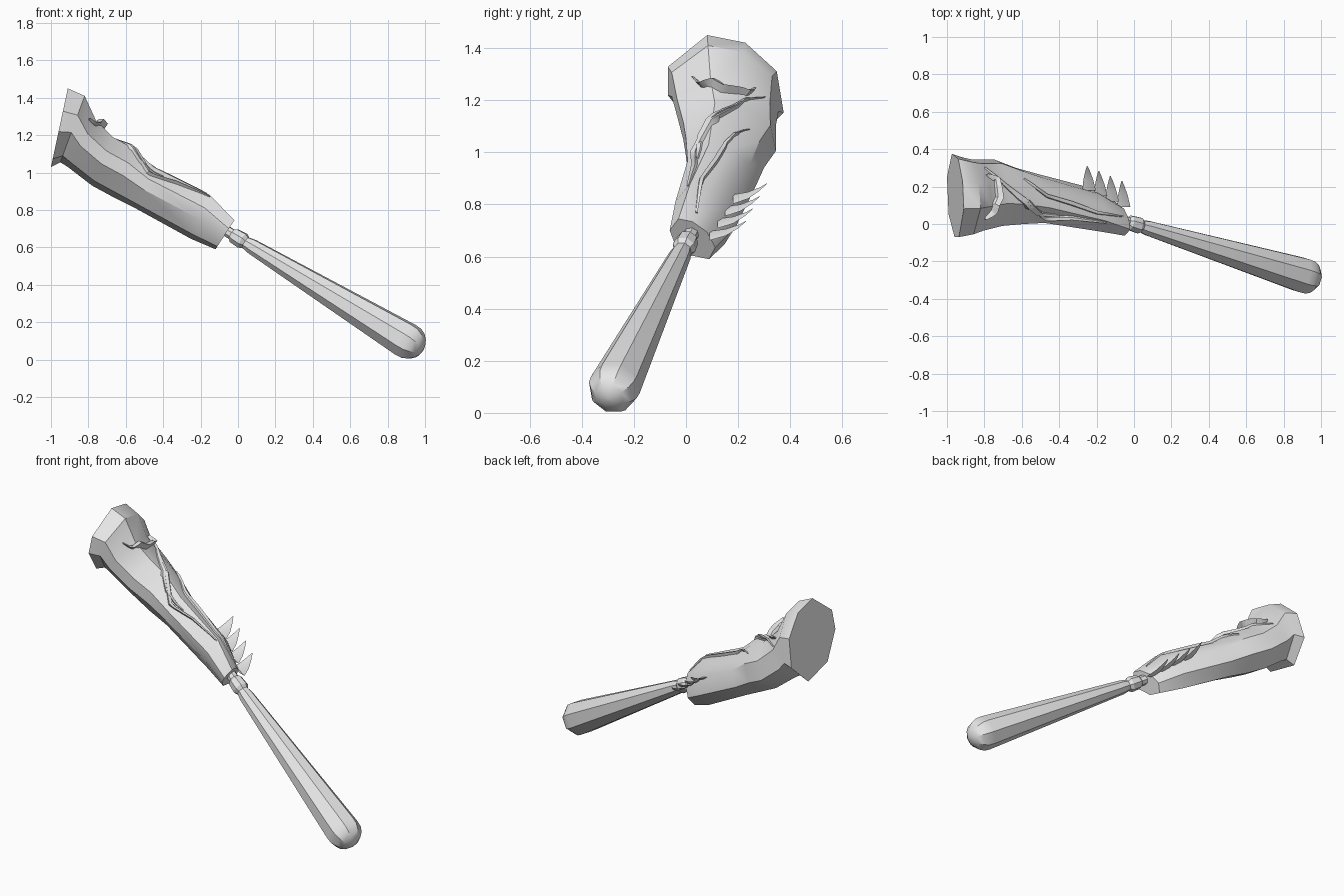
import bpy, bmesh
from math import sin, cos, pi, radians
from mathutils import Vector
from mathutils.bvhtree import BVHTree

cube = bpy.data.objects.get("Cube")
if cube:
    bpy.data.objects.remove(cube, do_unlink=True)

grey = bpy.data.materials.new("light_grey")
grey.use_nodes = True
grey.diffuse_color = (0.8, 0.8, 0.8, 1)
grey.node_tree.nodes["Principled BSDF"].inputs["Base Color"].default_value = (0.8, 0.8, 0.8, 1)


def loft(name, rings, angle=35):
    """Skin a row of equal rings and close both ends."""
    bm = bmesh.new()
    rows = [[bm.verts.new(p) for p in ring] for ring in rings]
    n = len(rows[0])
    for a, b in zip(rows, rows[1:]):
        for i in range(n):
            j = (i + 1) % n
            bm.faces.new((a[i], a[j], b[j], b[i]))
    bm.faces.new(rows[0])
    bm.faces.new(rows[-1])
    bmesh.ops.recalc_face_normals(bm, faces=bm.faces)
    mesh = bpy.data.meshes.new(name)
    bm.to_mesh(mesh)
    bm.free()
    mesh.materials.append(grey)
    obj = bpy.data.objects.new(name, mesh)
    bpy.context.collection.objects.link(obj)
    bpy.ops.object.select_all(action='DESELECT')
    obj.select_set(True)
    bpy.context.view_layer.objects.active = obj
    bpy.ops.object.shade_smooth_by_angle(angle=radians(angle))
    return obj


# Body: one faceted outline (across, up) fitted between a top and a bottom line
outline = [(0, .45), (0, .71), (.34, 1), (.67, .93), (.94, .67), (1, .29), (.72, 0), (.27, .1)]
# top x, top z, bottom x, bottom z, front y, back y, lean
stations = [
    (-.02, .745, -.12, .59, -.05, .10, .06),
    (-.15, .88, -.25, .645, -.03, .18, .05),
    (-.45, 1.03, -.55, .81, .01, .265, .02),
    (-.56, 1.13, -.66, .865, .0, .30, 0),
    (-.67, 1.19, -.78, .93, -.01, .345, 0),
    (-.76, 1.28, -.91, 1.03, -.035, .345, 0),
    (-.82, 1.41, -.95, 1.055, -.055, .355, 0),
    (-.91, 1.45, -1.0, 1.03, -.07, .375, 0),
]
rings = []
for tx, tz, bx, bz, y0, y1, lean in stations:
    rings.append([Vector((bx + (tx - bx) * t, y0 + (y1 - y0) * s + lean * (.5 - t), bz + (tz - bz) * t))
                  for s, t in outline])
body = loft("body", rings, 32)
tree = BVHTree.FromPolygons([v.co.copy() for v in body.data.vertices],
                            [p.vertices[:] for p in body.data.polygons])


# Raised ribs draped over the top of the body
def rib(name, path, width=.016, height=.014):
    dense = []
    for a, b in zip(path, path[1:]):
        dense += [Vector(a).lerp(Vector(b), k / 5) for k in range(5)]
    dense.append(Vector(path[-1]))
    rows = []
    for i, p in enumerate(dense):
        d = (dense[min(i + 1, len(dense) - 1)] - dense[max(i - 1, 0)]).normalized()
        side = Vector((-d.y, d.x, 0))
        hit, normal, _, _ = tree.ray_cast(Vector((p.x, p.y, 3)), Vector((0, 0, -1)))
        if hit is None:
            continue
        taper = .35 + .65 * sin(pi * i / (len(dense) - 1))
        w, up = side * width * taper, normal * height * taper
        rows.append([hit - w - normal * .02, hit - w * .6 + up, hit + w * .6 + up, hit + w - normal * .02])
    loft(name, rows)


rib("inner_rib", [(-.06, .04), (-.2, .06), (-.34, .11), (-.47, .15), (-.59, .24)])
rib("outer_rib", [(-.15, .01), (-.33, .035), (-.48, .035), (-.55, .1), (-.68, .2), (-.8, .3)])
rib("lower_rib", [(-.4, .045), (-.52, .06), (-.62, .14), (-.74, .25)])
rib("head_crest", [(-.79, .26), (-.74, .23), (-.73, .14), (-.76, .07), (-.8, .03)], .025, .028)

# Row of four thin fins along the back
for i in range(4):
    k = i / 3
    base = Vector((-.24, .18, .82)).lerp(Vector((-.055, .09, .68)), k)
    tip = Vector((-.25, .31, .88)).lerp(Vector((-.065, .23, .735)), k)
    rows = []
    for f, w, dz in ((0, .036, 0), (.45, .026, -.012), (.8, .012, -.008), (1, .002, 0)):
        c = base.lerp(tip, f) + Vector((0, 0, dz))
        across, thick = Vector((w, 0, -w * .5)), Vector((0, 0, w * .22))
        rows.append([c - across, c + thick, c + across, c - thick])
    loft("fin_%d" % (i + 1), rows)

# Eight-sided handle with a small collar and a rounded end
axis = Vector((.905, -.275, -.55))
length = axis.length
axis.normalize()
u = axis.cross(Vector((0, 0, 1))).normalized()
v = axis.cross(u)
profile = [(-.11, .03), (-.04, .03), (-.025, .042), (.03, .046), (.05, .034), (.09, .042)]
profile += [(length + .1 * sin(a), .1 * cos(a)) for a in (radians(d) for d in (-8, 15, 35, 55, 72, 86))]
start = Vector((0, 0, .65))
loft("handle", [[start + axis * t + (u * cos(a) + v * sin(a)) * r
                 for a in (2 * pi * (i + .5) / 8 for i in range(8))] for t, r in profile], 32)
